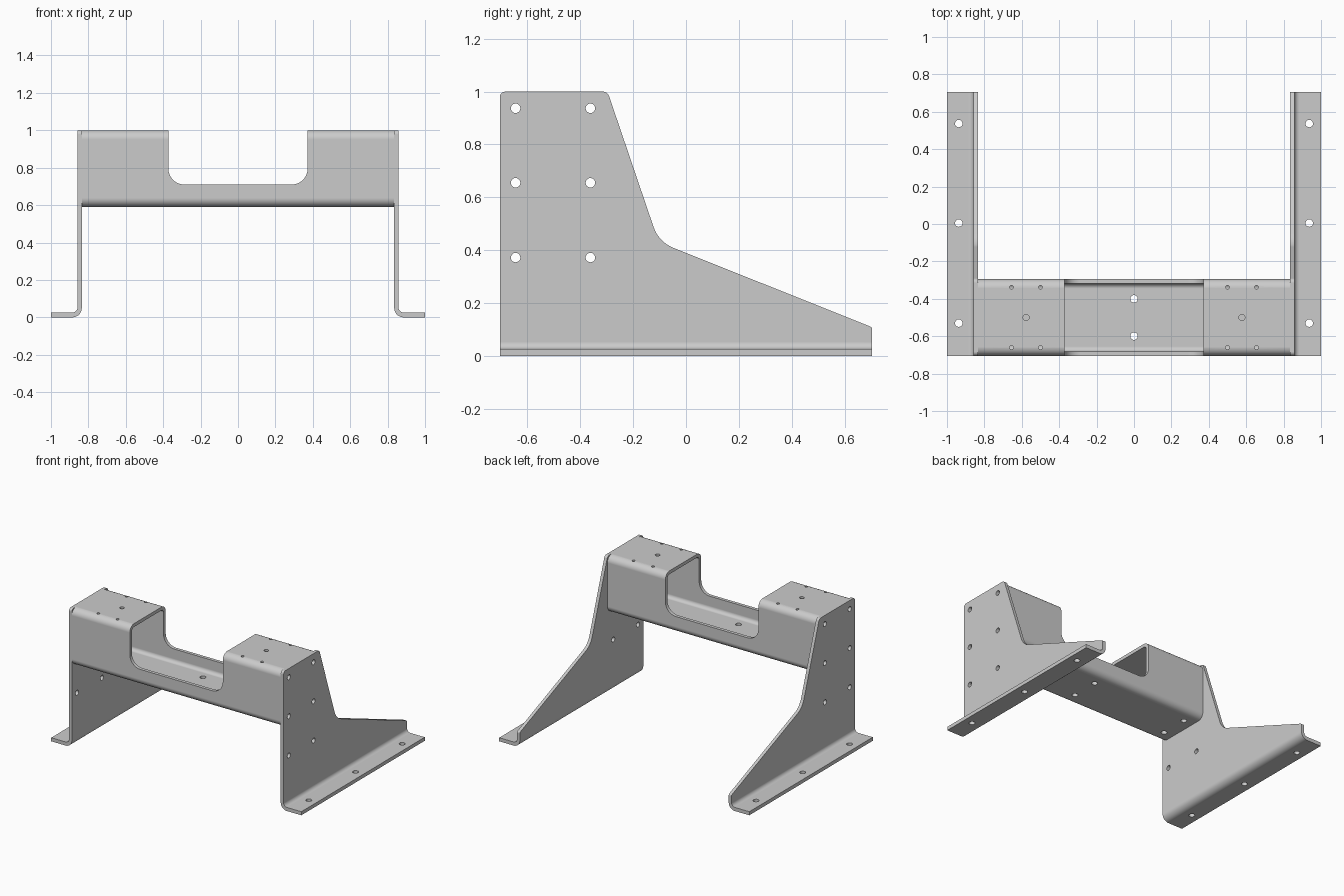
import bpy, bmesh
from math import sin, cos, tan, pi, radians
from mathutils import Vector

if "Cube" in bpy.data.objects:
    bpy.data.objects.remove(bpy.data.objects["Cube"])

T = 0.024                      # sheet thickness
Y0, Y1 = -0.705, -0.295        # beam depth range
Z0, Z1 = 0.59, 1.0             # beam height range


def fillet(corners, n=8):
    """Round a 2D polygon given as (u, v, radius)."""
    out = []
    for i, (u, v, r) in enumerate(corners):
        p = Vector((u, v))
        if r == 0:
            out.append(p)
            continue
        a = (Vector(corners[i - 1][:2]) - p).normalized()
        b = (Vector(corners[(i + 1) % len(corners)][:2]) - p).normalized()
        half = a.angle(b) / 2
        c = p + (a + b).normalized() * (r / sin(half))
        s = p + a * (r / tan(half)) - c
        e = p + b * (r / tan(half)) - c
        w = s.angle(e)
        for k in range(n + 1):
            t = k / n
            out.append(c + (s * sin((1 - t) * w) + e * sin(t * w)) / sin(w))
    return out


def prism(bm, pts, axis, lo, hi):
    """Extrude a 2D outline along an axis between lo and hi."""
    def at(p, d):
        return {'x': (d, p[0], p[1]), 'y': (p[0], d, p[1]), 'z': (p[0], p[1], d)}[axis]
    a = [bm.verts.new(at(p, lo)) for p in pts]
    b = [bm.verts.new(at(p, hi)) for p in pts]
    bm.faces.new(a)
    bm.faces.new(b[::-1])
    for i in range(len(a)):
        j = (i + 1) % len(a)
        bm.faces.new((a[j], a[i], b[i], b[j]))


def make(name, prisms):
    bm = bmesh.new()
    for p in prisms:
        prism(bm, *p)
    bmesh.ops.recalc_face_normals(bm, faces=bm.faces)
    me = bpy.data.meshes.new(name)
    bm.to_mesh(me)
    bm.free()
    ob = bpy.data.objects.new(name, me)
    bpy.context.collection.objects.link(ob)
    return ob


def boolean(ob, prisms, op='DIFFERENCE'):
    cutter = make("cutter", prisms)
    cutter.hide_render = True
    m = ob.modifiers.new("cut", 'BOOLEAN')
    m.operation, m.object, m.solver = op, cutter, 'EXACT'
    bpy.context.view_layer.objects.active = ob
    bpy.ops.object.modifier_apply(modifier=m.name)
    bpy.data.objects.remove(cutter)


def hole(u, v, r, axis, lo, hi, n=20):
    pts = [(u + r * cos(2 * pi * k / n), v + r * sin(2 * pi * k / n)) for k in range(n)]
    return (pts, axis, lo, hi)


def finish(ob):
    bpy.ops.object.select_all(action='DESELECT')
    ob.select_set(True)
    bpy.context.view_layer.objects.active = ob
    bpy.ops.object.shade_smooth_by_angle(angle=radians(30))
    m = ob.modifiers.new("normals", 'WEIGHTED_NORMAL')
    m.keep_sharp = True


# Side brackets: bent L section, trimmed to the sloping side outline
XI, XO = 0.835, 0.858
section = fillet([(XI, 0, 0.05), (XI, 1.2, 0), (XO, 1.2, 0), (XO, 0.026, 0.027),
                  (1.0, 0.026, 0), (1.0, 0, 0)])
bracket = make("side_brackets", [(section, 'y', -0.705, 0.705)])
outline = fillet([(-0.9, -0.1, 0), (-0.9, 0.5, 0), (-0.705, 0.5, 0), (-0.705, 1.0, 0.022),
                  (-0.297, 1.0, 0.025), (-0.1035, 0.431, 0.13), (0.705, 0.108, 0.012),
                  (0.705, 0.05, 0), (0.9, 0.05, 0), (0.9, -0.1, 0)])
boolean(bracket, [(outline, 'x', 0.7, 1.1)], 'INTERSECT')
boolean(bracket, [hole(y, z, 0.018, 'x', 0.8, 0.9)
                  for y in (-0.645, -0.362) for z in (0.937, 0.655, 0.372)])
boolean(bracket, [hole(0.937, y, 0.02, 'z', -0.05, 0.08) for y in (-0.53, 0.005, 0.537)])
mirror = bracket.modifiers.new("mirror", 'MIRROR')
mirror.use_mirror_merge = False
finish(bracket)


# Cross beam: hollow box tube
def rect(inset, r):
    a, b, c, d = Y0 + inset, Y1 - inset, Z0 + inset, Z1 - inset
    return fillet([(a, c, r), (b, c, r), (b, d, r), (a, d, r)])


beam = make("cross_beam", [(rect(0, 0.048), 'x', -XI, XI)])
boolean(beam, [(rect(T, 0.026), 'x', -1, 1)])

# Wide notch through the front, top and back of the beam
notch = fillet([(-0.372, 1.1, 0), (-0.372, 0.71, 0.085), (0.372, 0.71, 0.085), (0.372, 1.1, 0)])
boolean(beam, [(notch, 'y', -0.9, -0.1)])

# Mounting holes in the top pads and in the beam floor
holes = [hole(0, y, 0.02, 'z', 0.5, 0.68) for y in (-0.4, -0.6)]
for s in (-1, 1):
    holes += [hole(s * x, y, 0.01, 'z', 0.9, 1.1, 16) for x in (0.5, 0.655) for y in (-0.338, -0.66)]
    holes.append(hole(s * 0.577, -0.5, 0.016, 'z', 0.9, 1.1))
    holes += [hole(s * 0.76, y, 0.02, 'z', 0.5, 0.68) for y in (-0.4, -0.6)]
boolean(beam, holes)
finish(beam)
